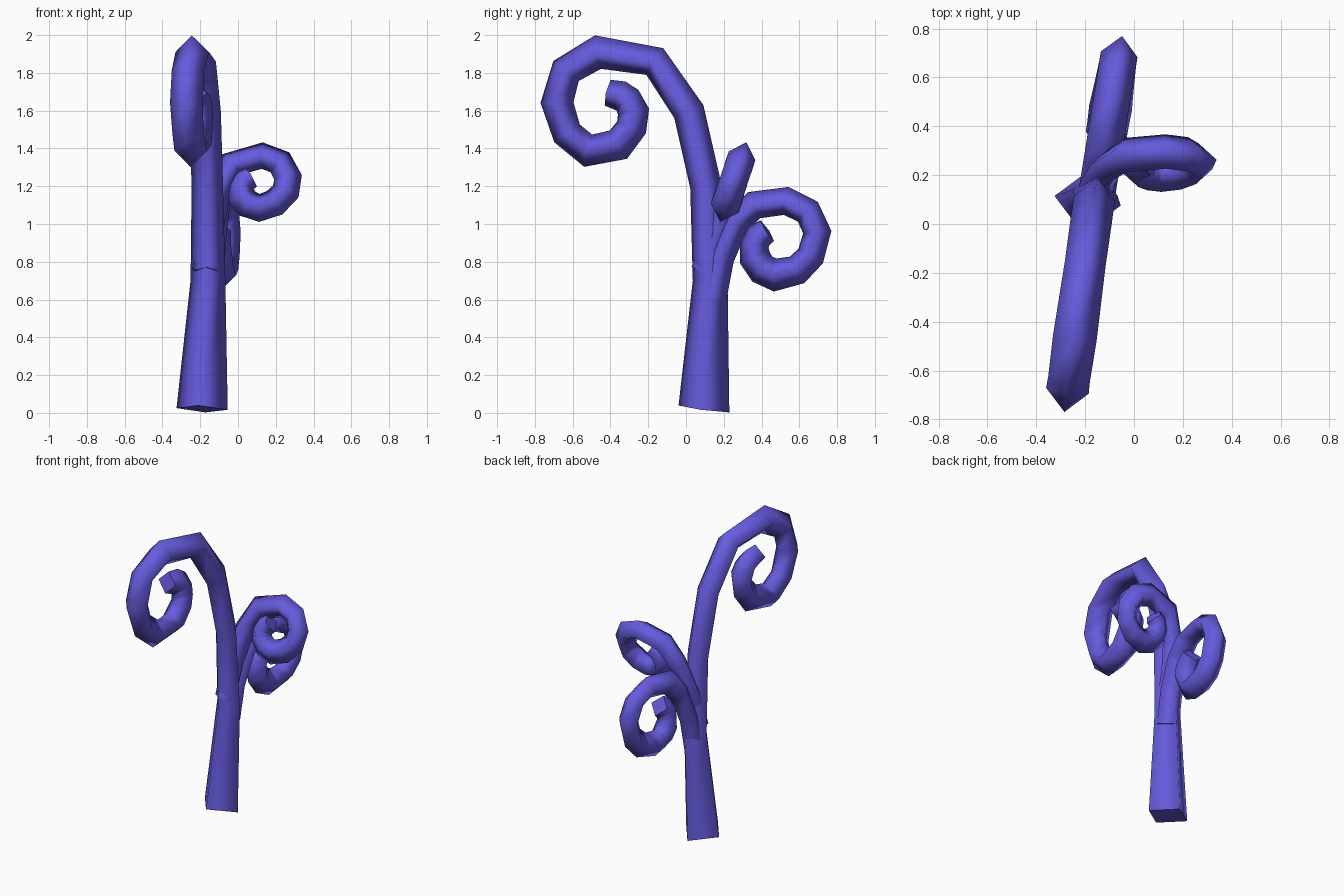
import bpy, bmesh
from mathutils import Vector

mat = bpy.data.materials.new("violet")
mat.diffuse_color = (0.13, 0.105, 0.72, 1)


def tube(name, path, normal, start_dir=None):
    """Diamond-section tube along a planar path; path items are (point, radius)."""
    normal = Vector(normal).normalized()
    pts = [Vector(p) for p, r in path]
    bm = bmesh.new()
    rings = []
    for i, (p, (_, r)) in enumerate(zip(pts, path)):
        before = (p - pts[i - 1]).normalized() if i else Vector()
        after = (pts[i + 1] - p).normalized() if i < len(pts) - 1 else Vector()
        t = (before + after).normalized()
        if i == 0 and start_dir:
            t = Vector(start_dir).normalized()
        side = normal.cross(t).normalized()
        b = t.cross(side)
        rings.append([bm.verts.new(p + d * r) for d in (side, b, -side, -b)])
    for a, c in zip(rings, rings[1:]):
        for k in range(4):
            n = (k + 1) % 4
            bm.faces.new((a[k], a[n], c[n], c[k])).smooth = True
    bm.faces.new(rings[0][::-1])
    bm.faces.new(rings[-1])
    bmesh.ops.recalc_face_normals(bm, faces=bm.faces)
    mesh = bpy.data.meshes.new(name)
    bm.to_mesh(mesh)
    bm.free()
    mesh.materials.append(mat)
    obj = bpy.data.objects.new(name, mesh)
    bpy.context.collection.objects.link(obj)
    return obj


# Main stem with the large curl: (y, z, radius), x follows the leaning plane
stem = [(0.095, 0.021, 0.137), (0.128, 0.7, 0.093), (0.105, 1.2, 0.084),
        (0.015, 1.595, 0.085), (-0.165, 1.86, 0.084), (-0.466, 1.91, 0.09),
        (-0.635, 1.81, 0.086), (-0.683, 1.643, 0.088), (-0.63, 1.48, 0.083),
        (-0.518, 1.388, 0.088), (-0.358, 1.42, 0.088), (-0.288, 1.512, 0.083),
        (-0.278, 1.595, 0.085), (-0.31, 1.655, 0.08), (-0.35, 1.68, 0.08),
        (-0.415, 1.695, 0.07)]
path = [((-0.163 + 0.14 * (y - 0.1), y, z), r) for y, z, r in stem]
path[0] = ((-0.19, 0.095, 0.021), 0.137)
tube("main_stem", path, (1, -0.14, 0), (0.05, 0.13, 1))

# Rear branch and its curl
rear = [(0.14, 0.61, 0.076), (0.18, 0.82, 0.076), (0.262, 1.01, 0.076),
        (0.362, 1.1, 0.076), (0.53, 1.122, 0.075), (0.645, 1.065, 0.075),
        (0.695, 0.957, 0.076), (0.66, 0.83, 0.076), (0.588, 0.757, 0.08),
        (0.473, 0.73, 0.088), (0.405, 0.76, 0.085), (0.365, 0.82, 0.085),
        (0.362, 0.89, 0.078), (0.385, 0.935, 0.075), (0.43, 0.965, 0.066)]
tube("rear_branch", [((-0.06 + 0.16 * (y - 0.7), y, z), r) for y, z, r in rear],
     (1, -0.16, 0))

# Side branch and its curl: (x, z, radius), y follows the tilted plane
side = [(-0.165, 0.75, 0.07), (-0.15, 0.97, 0.072), (-0.11, 1.17, 0.072),
        (-0.035, 1.315, 0.075), (0.128, 1.362, 0.074), (0.222, 1.327, 0.074),
        (0.265, 1.248, 0.074), (0.253, 1.172, 0.075), (0.193, 1.112, 0.077),
        (0.112, 1.085, 0.078), (0.055, 1.105, 0.078), (0.018, 1.145, 0.078),
        (0.013, 1.192, 0.074), (0.03, 1.228, 0.07), (0.065, 1.25, 0.065)]
tube("side_branch", [((x, 0.26 + 0.33 * (z - 1.25), z), r) for x, z, r in side],
     (0, -1, 0.33))
